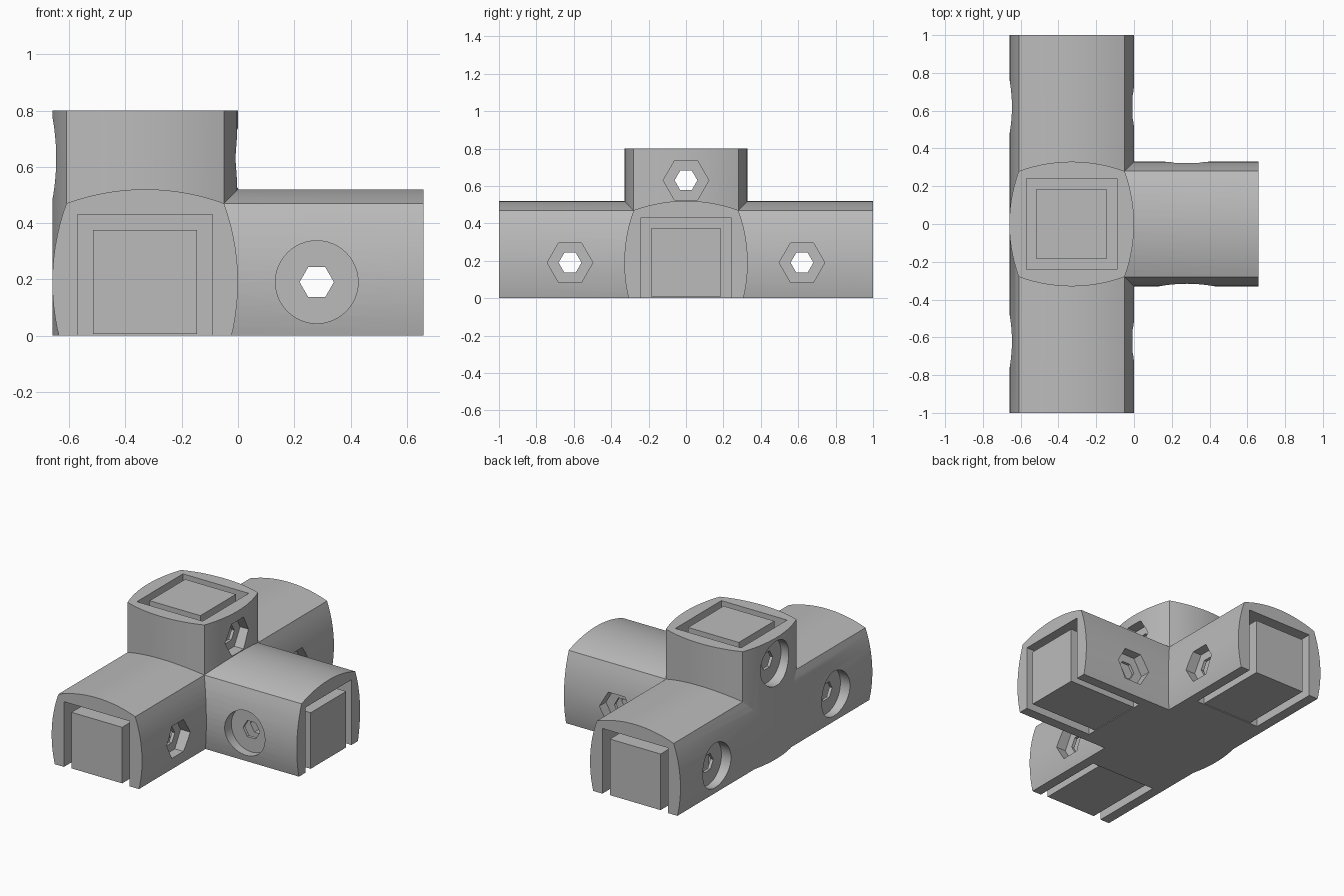
import bpy
import bmesh
import math
from mathutils import Matrix, Vector

cube = bpy.data.objects.get("Cube")
if cube:
    bpy.data.objects.remove(cube, do_unlink=True)

grey = bpy.data.materials.new("plain grey")
grey.use_nodes = True
COLOUR = (0.5, 0.5, 0.5, 1)
grey.diffuse_color = COLOUR
grey.node_tree.nodes["Principled BSDF"].inputs["Base Color"].default_value = COLOUR

CORE = Vector((-0.33, 0, 0.19))      # where the tube axes meet
X, Y, Z = Vector((1, 0, 0)), Vector((0, 1, 0)), Vector((0, 0, 1))
CORNER, BULGE = 0.28, 0.05
SOCKET, BLOCK = 0.24, 0.185          # half widths of the groove


def prism(name, outline, axis, start, end):
    """Extrude a 2D outline along an axis, from start to end."""
    side = Y if axis == X else X
    up = axis.cross(side)
    bm = bmesh.new()
    face = bm.faces.new([bm.verts.new(start + side * u + up * v) for u, v in outline])
    ext = bmesh.ops.extrude_face_region(bm, geom=[face])["geom"]
    moved = [g for g in ext if isinstance(g, bmesh.types.BMVert)]
    bmesh.ops.translate(bm, verts=moved, vec=end - start)
    bmesh.ops.recalc_face_normals(bm, faces=bm.faces)
    mesh = bpy.data.meshes.new(name)
    bm.to_mesh(mesh)
    bm.free()
    mesh.materials.append(grey)
    obj = bpy.data.objects.new(name, mesh)
    bpy.context.collection.objects.link(obj)
    return obj


def polygon(radius, sides):
    return [(radius * math.cos(math.tau * i / sides),
             radius * math.sin(math.tau * i / sides)) for i in range(sides)]


def square(half):
    return [(-half, -half), (half, -half), (half, half), (-half, half)]


def bulged_square(steps=14):
    """Square with four shallow arcs for sides."""
    radius = (CORNER ** 2 + BULGE ** 2) / (2 * BULGE)
    points = []
    for quarter in range(4):
        turn = Matrix.Rotation(quarter * math.pi / 2, 2)
        for i in range(steps):
            a = math.asin(CORNER / radius) * (2 * i / steps - 1)
            p = turn @ Vector((radius * math.cos(a) - radius + CORNER + BULGE,
                               radius * math.sin(a)))
            points.append((p.x, p.y))
    return points


def combine(body, other, operation):
    mod = body.modifiers.new("combine", "BOOLEAN")
    mod.operation, mod.object, mod.solver = operation, other, "EXACT"
    bpy.context.view_layer.objects.active = body
    bpy.ops.object.modifier_apply(modifier=mod.name)
    bpy.data.objects.remove(other, do_unlink=True)


# Long bar, side arm and upright
tube = bulged_square()
body = prism("connector_body", tube, Y, CORE - Y, CORE + Y)
combine(body, prism("side_arm", tube, X, CORE, CORE + X * 0.99), "UNION")
combine(body, prism("upright", tube, Z, CORE - Z * 0.3, CORE + Z * 0.61), "UNION")

# Square groove round a solid block in each open end
for axis, reach, depth in ((Y, 1, 0.5), (-Y, 1, 0.5), (X, 0.99, 0.5), (Z, 0.61, 0.34)):
    tip = CORE + axis * reach
    inner = tip - axis * depth
    combine(body, prism("socket", square(SOCKET), axis, inner, tip + axis * 0.1), "DIFFERENCE")
    combine(body, prism("block", square(BLOCK), axis, inner - axis * 0.05, tip), "UNION")

# Flat underside
combine(body, prism("floor_cutter", square(2), Z, -Z, Vector((0, 0, 0))), "DIFFERENCE")

# Bolt holes: nut recess on one side, round bolt head recess on the other
for centre, nut_side in ((CORE + Y * 0.62, X), (CORE - Y * 0.62, X),
                         (CORE + Z * 0.44, X), (CORE + X * 0.61, Y)):
    combine(body, prism("nut_recess", polygon(0.122, 6), nut_side,
                        centre + nut_side * 0.26, centre + nut_side * 0.36), "DIFFERENCE")
    combine(body, prism("head_recess", polygon(0.147, 48), nut_side,
                        centre - nut_side * 0.36, centre - nut_side * 0.26), "DIFFERENCE")
    combine(body, prism("bolt_hole", polygon(0.061, 6), nut_side,
                        centre - nut_side * 0.4, centre + nut_side * 0.4), "DIFFERENCE")

body.data.materials.clear()
body.data.materials.append(grey)
for ob in bpy.context.selected_objects:
    ob.select_set(False)
body.select_set(True)
bpy.context.view_layer.objects.active = body
bpy.ops.object.shade_smooth_by_angle(angle=math.radians(20))
